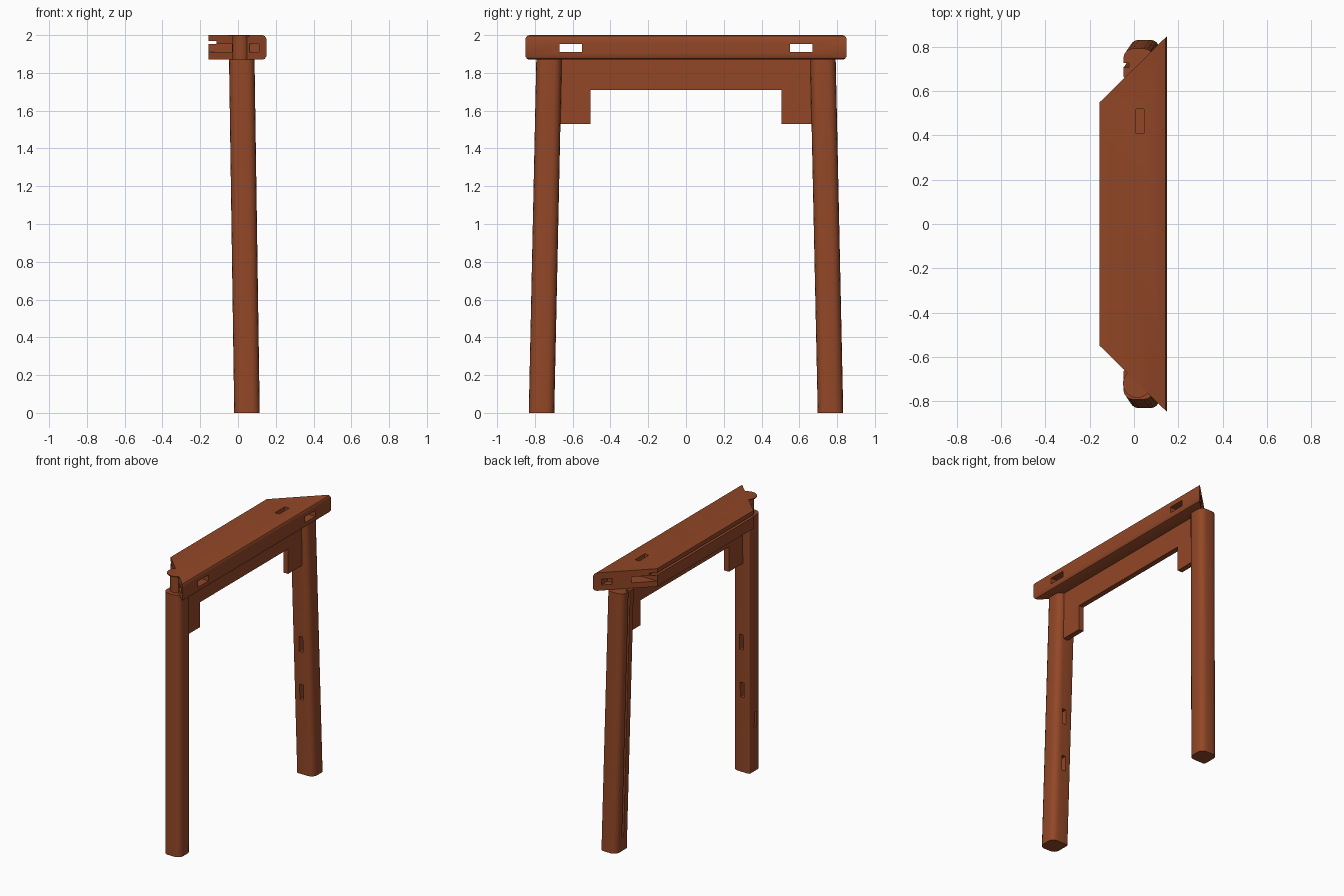
import bpy, bmesh, math

if "Cube" in bpy.data.objects:
    bpy.data.objects.remove(bpy.data.objects["Cube"])

wood = bpy.data.materials.new("red_brown_wood")
wood.diffuse_color = (0.287, 0.063, 0.020, 1)
wood.use_nodes = True
wood.node_tree.nodes["Principled BSDF"].inputs["Base Color"].default_value = wood.diffuse_color


def loft(name, ring_a, ring_b):
    """Solid between two matching rings of points."""
    bm = bmesh.new()
    a = [bm.verts.new(p) for p in ring_a]
    b = [bm.verts.new(p) for p in ring_b]
    bm.faces.new(a)
    bm.faces.new(b[::-1])
    for i in range(len(a)):
        j = (i + 1) % len(a)
        bm.faces.new((a[j], a[i], b[i], b[j]))
    bmesh.ops.recalc_face_normals(bm, faces=bm.faces)
    me = bpy.data.meshes.new(name)
    bm.to_mesh(me)
    bm.free()
    me.materials.append(wood)
    ob = bpy.data.objects.new(name, me)
    bpy.context.collection.objects.link(ob)
    return ob


def box(name, x, y, z):
    ring = lambda h: [(x[0], y[0], h), (x[1], y[0], h), (x[1], y[1], h), (x[0], y[1], h)]
    return loft(name, ring(z[0]), ring(z[1]))


def disc(name, x, y, r, z0, z1, n=24):
    ring = lambda h: [(x + r * math.cos(math.tau * i / n), y + r * math.sin(math.tau * i / n), h)
                      for i in range(n)]
    return loft(name, ring(z0), ring(z1))


def cut(ob, x, y, z):
    """Boolean pocket given by ranges in x, y and z."""
    c = box("cutter", x, sorted(y), z)
    m = ob.modifiers.new("pocket", 'BOOLEAN')
    m.operation, m.solver, m.object = 'DIFFERENCE', 'EXACT', c
    bpy.context.view_layer.objects.active = ob
    bpy.ops.object.modifier_apply(modifier=m.name)
    bpy.data.objects.remove(c, do_unlink=True)


def smooth(ob):
    bpy.ops.object.select_all(action='DESELECT')
    ob.select_set(True)
    bpy.context.view_layer.objects.active = ob
    bpy.ops.object.shade_smooth_by_angle(angle=math.radians(32))


# Top rail: rounded outer edge, groove on the inner edge, mitred ends
profile = [(-0.155, 1.87), (0.13, 1.87), (0.142, 1.875), (0.15, 1.888), (0.15, 1.982),
           (0.142, 1.995), (0.13, 2.0), (-0.155, 2.0), (-0.155, 1.97), (-0.115, 1.97),
           (-0.115, 1.954), (-0.155, 1.954)]
mitre = lambda x: 0.55 + (x + 0.155) * 0.984
rail = loft("top_rail", [(x, -mitre(x), z) for x, z in profile],
            [(x, mitre(x), z) for x, z in profile])
for s in (-1, 1):
    cut(rail, (-0.3, 0.3), (s * 0.55, s * 0.67), (1.91, 1.953))    # through slot
    cut(rail, (0.06, 0.11), (s * 0.74, s * 0.9), (1.91, 1.953))    # dowel pocket
cut(rail, (0.01, 0.045), (0.41, 0.52), (1.94, 2.1))                # top mortise
smooth(rail)


def leg_ring(cx, cy, z, s, h=0.0675):
    """Rounded square, sharper at the inner back corner."""
    pts = []
    for k, (sx, sy) in enumerate([(1, 1), (-1, 1), (-1, -1), (1, -1)]):
        r = 0.012 if (sx == -1 and sy == -1) else 0.042
        for i in range(5):
            a = math.pi / 2 * (k + i / 4)
            pts.append((cx + sx * (h - r) + r * math.cos(a),
                        s * (cy + sy * (h - r) + r * math.sin(a)), z))
    return pts


# Splayed legs
for s, side in ((-1, "front"), (1, "back")):
    leg = loft(side + "_leg", leg_ring(0.0475, 0.765, 0, s), leg_ring(0.02, 0.725, 1.872, s))
    for z in (0.60, 0.95):                                         # stretcher mortises
        cut(leg, (0.015, 0.045), (s * 0.6, s * 0.74), (z - 0.055, z + 0.055))
    if s < 0:
        cut(leg, (-0.2, 0.02), (-0.77, -0.745), (0.32, 0.43))      # side mortise
    else:
        # long panel groove following the splay
        c = loft("cutter", [(-0.2, .744, .1), (0, .744, .1), (0, .764, .1), (-0.2, .764, .1)],
                 [(-0.2, .706, 1.9), (-.022, .706, 1.9), (-.022, .726, 1.9), (-0.2, .726, 1.9)])
        m = leg.modifiers.new("groove", 'BOOLEAN')
        m.operation, m.solver, m.object = 'DIFFERENCE', 'EXACT', c
        bpy.context.view_layer.objects.active = leg
        bpy.ops.object.modifier_apply(modifier=m.name)
        bpy.data.objects.remove(c, do_unlink=True)
    smooth(leg)

# Front leg tenon with a thin cap flush with the rail top
smooth(disc("front_tenon", 0.015, -0.72, 0.045, 1.86, 1.998))
smooth(disc("tenon_cap", 0.015, -0.72, 0.065, 1.994, 2.0))

# Apron and its corner brackets, joined on a diagonal
X0, X1 = 0.01, 0.048


def board(name, outline):
    loft(name, [(X0, y, z) for y, z in outline], [(X1, y, z) for y, z in outline])


board("apron", [(-0.66, 1.872), (-0.505, 1.71), (0.505, 1.71), (0.66, 1.872)])
for s, side in ((-1, "front"), (1, "back")):
    board(side + "_bracket", [(s * 0.66, 1.872), (s * 0.505, 1.71), (s * 0.505, 1.53),
                              (s * 0.675, 1.53), (s * 0.675, 1.872)])
